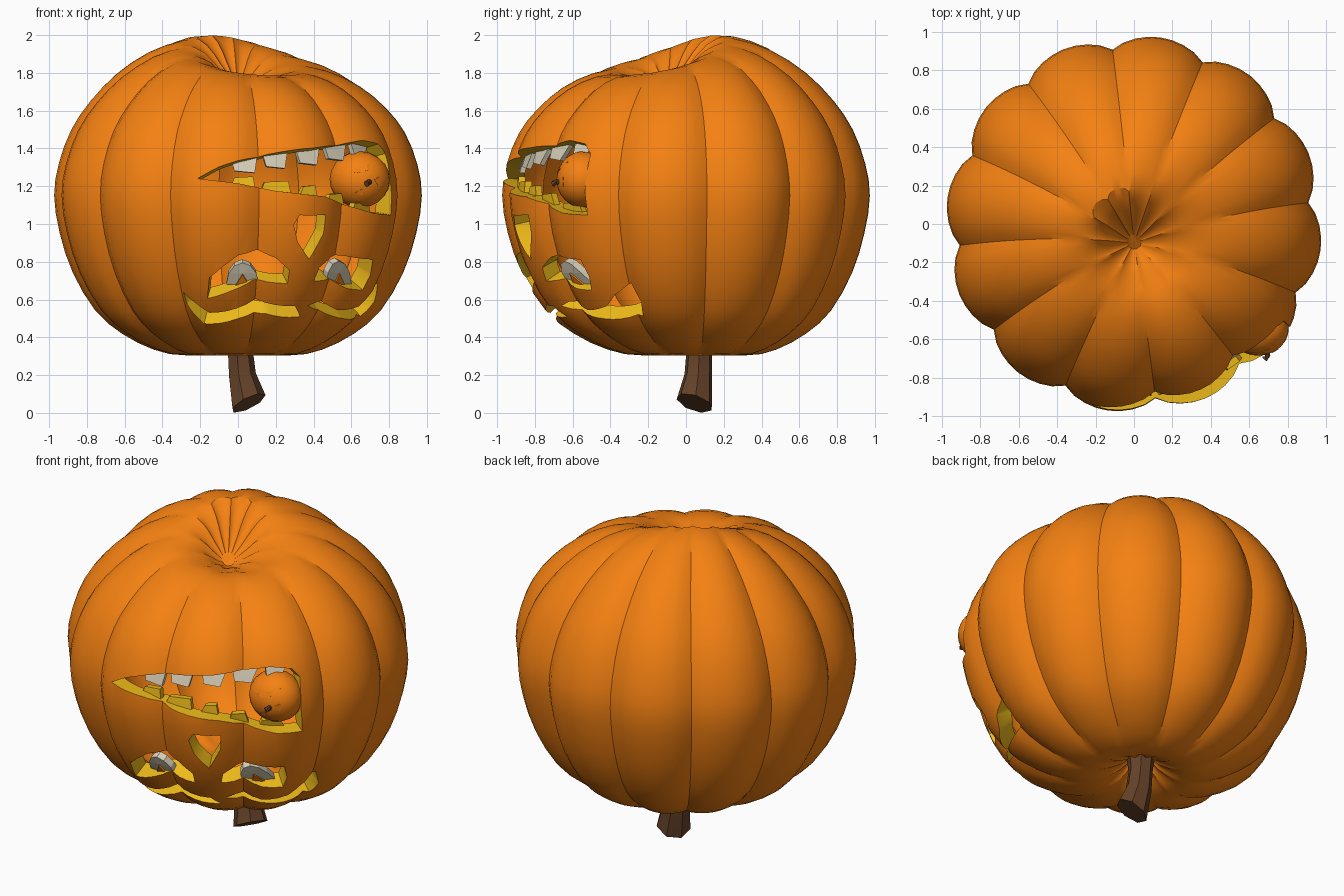
import bpy, bmesh, math
from mathutils import Vector, Quaternion

if "Cube" in bpy.data.objects:
    bpy.data.objects.remove(bpy.data.objects["Cube"])

C = Vector((0, 0, 1.2))          # all carving radiates from here
LOBES, PER = 12, 8


def mat(name, rgb):
    m = bpy.data.materials.new(name)
    m.diffuse_color = (*rgb, 1)
    m.use_nodes = True
    m.node_tree.nodes["Principled BSDF"].inputs["Base Color"].default_value = m.diffuse_color
    return m


ORANGE = mat("orange_skin", (0.91, 0.22, 0.006))
YELLOW = mat("yellow_flesh", (0.87, 0.50, 0.01))
BROWN = mat("brown_stem", (0.13, 0.055, 0.022))
BONE = mat("pale_teeth", (0.68, 0.62, 0.48))


def finish(name, bm, mats, smooth=True):
    me = bpy.data.meshes.new(name)
    bm.to_mesh(me)
    bm.free()
    for m in mats:
        me.materials.append(m)
    ob = bpy.data.objects.new(name, me)
    bpy.context.collection.objects.link(ob)
    if smooth:
        shade(ob)
    return ob


def shade(ob):
    bpy.ops.object.select_all(action='DESELECT')
    ob.select_set(True)
    bpy.context.view_layer.objects.active = ob
    bpy.ops.object.shade_smooth_by_angle(angle=math.radians(32))


# Pumpkin profile (radius, height), bottom to top
PROFILE = [(0.04, 0.44), (0.12, 0.36), (0.28, 0.305), (0.45, 0.335), (0.62, 0.42), (0.76, 0.54),
           (0.88, 0.74), (0.95, 0.95), (0.98, 1.15), (0.955, 1.32), (0.89, 1.49), (0.79, 1.63),
           (0.65, 1.76), (0.48, 1.855), (0.32, 1.888), (0.2, 1.86), (0.11, 1.79), (0.04, 1.74)]


def refine(pts):
    out = []
    for i in range(len(pts) - 1):
        p0, p1, p2, p3 = (Vector(pts[min(max(k, 0), len(pts) - 1)]) for k in range(i - 1, i + 3))
        out += [p1, (9 * (p1 + p2) - p0 - p3) / 16]
    return out + [Vector(pts[-1])]


def skin(r, z, a):
    """Lobed, slightly tilted pumpkin surface."""
    f = max(0, 1 - r / 0.96)
    lobe = 1 - 0.068 * (1 - abs(math.sin(LOBES / 2 * (a - math.radians(7)))) ** 0.75) * (1 + f)
    x, y = r * lobe * math.cos(a), r * lobe * math.sin(a)
    if z > 1.15:
        z += 0.16 * f * math.cos(a - 2.15) * min(1, r / 0.25)
        y -= 0.10 * f * f
    else:
        y += 0.06 * f
    return Vector((x, y, z))


def add_shell(bm, scale, flip):
    n = LOBES * PER
    rings = []
    for r, z in refine(PROFILE):
        rings.append([bm.verts.new(C + scale * (
            skin(r, z, math.radians(7) + 2 * math.pi * k / n) - C)) for k in range(n)])
    faces = [(a[k], a[(k + 1) % n], b[(k + 1) % n], b[k])
             for a, b in zip(rings, rings[1:]) for k in range(n)]
    faces += [tuple(reversed(rings[0])), tuple(rings[-1])]
    for f in faces:
        bm.faces.new(reversed(f) if flip else f)


def on_skin(x, z):
    """Front-view point to a point on the big pumpkin."""
    for (r0, z0), (r1, z1) in zip(PROFILE[2:], PROFILE[3:14]):
        if z0 <= z <= z1:
            r = r0 + (r1 - r0) * (z - z0) / (z1 - z0)
            break
    r *= 0.98
    return Vector((x, -math.sqrt(max(r * r - x * x, 0)), z))


def add_prism(bm, pts, lo, hi, centre=C, mi=0):
    n = len(pts)
    a = [bm.verts.new(centre + lo * (p - centre)) for p in pts]
    b = [bm.verts.new(centre + hi * (p - centre)) for p in pts]
    fs = [bm.faces.new(a), bm.faces.new(list(reversed(b)))]
    fs += [bm.faces.new((a[i], b[i], b[(i + 1) % n], a[(i + 1) % n])) for i in range(n)]
    for f in fs:
        f.material_index = mi
    bmesh.ops.recalc_face_normals(bm, faces=fs)
    bmesh.ops.triangulate(bm, faces=fs[:2])


def prisms(polys, lo, hi, mi=0):
    bm = bmesh.new()
    for poly in polys:
        add_prism(bm, [on_skin(*p) for p in poly], lo, hi, mi=mi)
    return bm


# Hollow pumpkin
bm = bmesh.new()
add_shell(bm, 1.0, False)
add_shell(bm, 0.90, True)
body = finish("pumpkin_shell", bm, [ORANGE, YELLOW], False)

# Carved holes, outlined in the front view
MOUTH = [(-0.21, 1.24), (-0.1, 1.3), (0, 1.335), (0.15, 1.37), (0.4, 1.40), (0.65, 1.44), (0.73, 1.42),
         (0.77, 1.37), (0.795, 1.2), (0.795, 1.05), (0.7, 1.06), (0.58, 1.10), (0.46, 1.145),
         (0.2, 1.175), (0, 1.215)]
NOSE = [(0.29, 1.0), (0.32, 1.05), (0.46, 1.05), (0.45, 0.95), (0.37, 0.82), (0.31, 0.91)]
EYE_L = [(-0.16, 0.61), (-0.15, 0.72), (-0.08, 0.78), (0.0, 0.835), (0.1, 0.85), (0.2, 0.82),
         (0.27, 0.76), (0.26, 0.69), (0.08, 0.685), (-0.05, 0.645)]
EYE_R = [(0.40, 0.70), (0.43, 0.77), (0.5, 0.815), (0.58, 0.825), (0.70, 0.82), (0.69, 0.73),
         (0.65, 0.66), (0.57, 0.66), (0.5, 0.69)]
BROW_L = [(-0.30, 0.62), (-0.28, 0.55), (-0.18, 0.47), (0, 0.495), (0.15, 0.515), (0.33, 0.51),
          (0.30, 0.57), (0.1, 0.575), (-0.02, 0.545), (-0.15, 0.53), (-0.22, 0.57)]
BROW_R = [(0.37, 0.565), (0.44, 0.52), (0.55, 0.505), (0.66, 0.50), (0.73, 0.58), (0.765, 0.67),
          (0.70, 0.625), (0.64, 0.57), (0.53, 0.54), (0.43, 0.575)]
cutter = finish("carving_cutter", prisms([MOUTH, NOSE, EYE_L, EYE_R, BROW_L, BROW_R], 0.6, 1.35, 1),
                [ORANGE, YELLOW], False)
mod = body.modifiers.new("carve", 'BOOLEAN')
mod.operation, mod.solver, mod.object = 'DIFFERENCE', 'EXACT', cutter
bpy.context.view_layer.objects.active = body
bpy.ops.object.modifier_apply(modifier="carve")
bpy.data.objects.remove(cutter)
shade(body)


# Teeth: (left, right, edge height) along each lip
def tooth(x0, x1, z, h, root):
    return [(x0, z + root), (x1, z + root), (x1 - 0.015, z - h), (x0 + 0.03, z - h * 0.85)]


upper = [(-0.05, 0.11, 1.35), (0.13, 0.28, 1.375), (0.32, 0.46, 1.395), (0.48, 0.61, 1.42), (0.63, 0.73, 1.43)]
lower = [(-0.05, 0.10, 1.215), (0.12, 0.30, 1.19), (0.34, 0.45, 1.165), (0.49, 0.60, 1.12), (0.63, 0.75, 1.07)]
finish("upper_teeth", prisms([tooth(a, b, z, 0.075, 0.03) for a, b, z in upper], 0.91, 0.94), [BONE], False)
finish("lower_teeth", prisms([tooth(a, b, z, -0.04, -0.04) for a, b, z in lower], 0.90, 0.94), [YELLOW], False)


# Eyeballs: pale arch around an orange pupil
def arch(cx, z, w, h):
    rim = [(cx + w * math.cos(t), z + h * math.sin(t)) for t in (k * math.pi / 6 for k in range(7))]
    return rim + [(cx - w * 0.42, z), (cx, z + h * 0.5), (cx + w * 0.42, z)]


EYES = [(0.025, 0.655, 0.09, 0.12), (0.56, 0.655, 0.07, 0.13)]
finish("eye_arches", prisms([arch(*e) for e in EYES], 0.91, 0.955), [BONE], False)
finish("pupils", prisms([[(c - w * 0.42, z), (c, z + h * 0.5), (c + w * 0.42, z)] for c, z, w, h in EYES],
                        0.92, 0.965), [ORANGE], False)


# Stems: hexagonal rings along a path of (centre, radius, axis)
def stem(name, rings, sides=7):
    bm = bmesh.new()
    loops = []
    for c, r, axis in rings:
        q = Vector((0, 0, -1)).rotation_difference(Vector(axis))
        loops.append([bm.verts.new(Vector(c) + q @ Vector((r * math.cos(t), r * math.sin(t), 0)))
                      for t in (2 * math.pi * k / sides for k in range(sides))])
    for a, b in zip(loops, loops[1:]):
        for k in range(sides):
            bm.faces.new((a[k], a[(k + 1) % sides], b[(k + 1) % sides], b[k]))
    bm.faces.new(loops[0])
    bm.faces.new(loops[-1])
    bmesh.ops.recalc_face_normals(bm, faces=bm.faces)
    return finish(name, bm, [BROWN])


stem("stem", [((0.01, 0.07, 0.46), 0.085, (0, 0, -1)), ((0.01, 0.07, 0.32), 0.07, (0, 0, -1)),
              ((0.02, 0.065, 0.2), 0.075, (0.15, -0.1, -1)), ((0.055, 0.045, 0.052), 0.1, (0.42, -0.3, -0.85))])

# Small pumpkin held in the mouth
S = Vector((0.645, -0.545, 1.235))
size = Vector((0.16, 0.14, 0.15))
bm = bmesh.new()
bmesh.ops.create_uvsphere(bm, u_segments=20, v_segments=12, radius=1)
axis = Vector((0.3, -0.95, -0.08)).normalized()
q = Vector((0, 0, 1)).rotation_difference(axis)
for v in bm.verts:
    v.co = S + (q @ v.co) * size
finish("small_pumpkin", bm, [ORANGE])
tip = S + Vector(a * s for a, s in zip(axis, size))
stem("small_stem", [(tip - 0.02 * axis, 0.015, axis), (tip + 0.012 * axis, 0.014, axis),
                    (tip + 0.025 * axis + Vector((-0.02, 0, -0.008)), 0.017, (-0.6, -0.7, -0.3))], 6)


def on_small(x, z):
    u, w = (x - S.x) / size.x, (z - S.z) / size.z
    return Vector((x, S.y - size.y * math.sqrt(max(1 - u * u - w * w, 0)), z))


bm = bmesh.new()
for poly in ([(0.62, 1.165), (0.66, 1.15), (0.665, 1.19)], [(0.72, 1.235), (0.745, 1.20), (0.75, 1.25)],
             [(0.565, 1.275), (0.63, 1.27), (0.69, 1.285), (0.73, 1.33), (0.68, 1.31), (0.62, 1.29)]):
    add_prism(bm, [on_small(*p) for p in poly], 0.9, 1.015, S)
finish("small_face", bm, [ORANGE], False)
